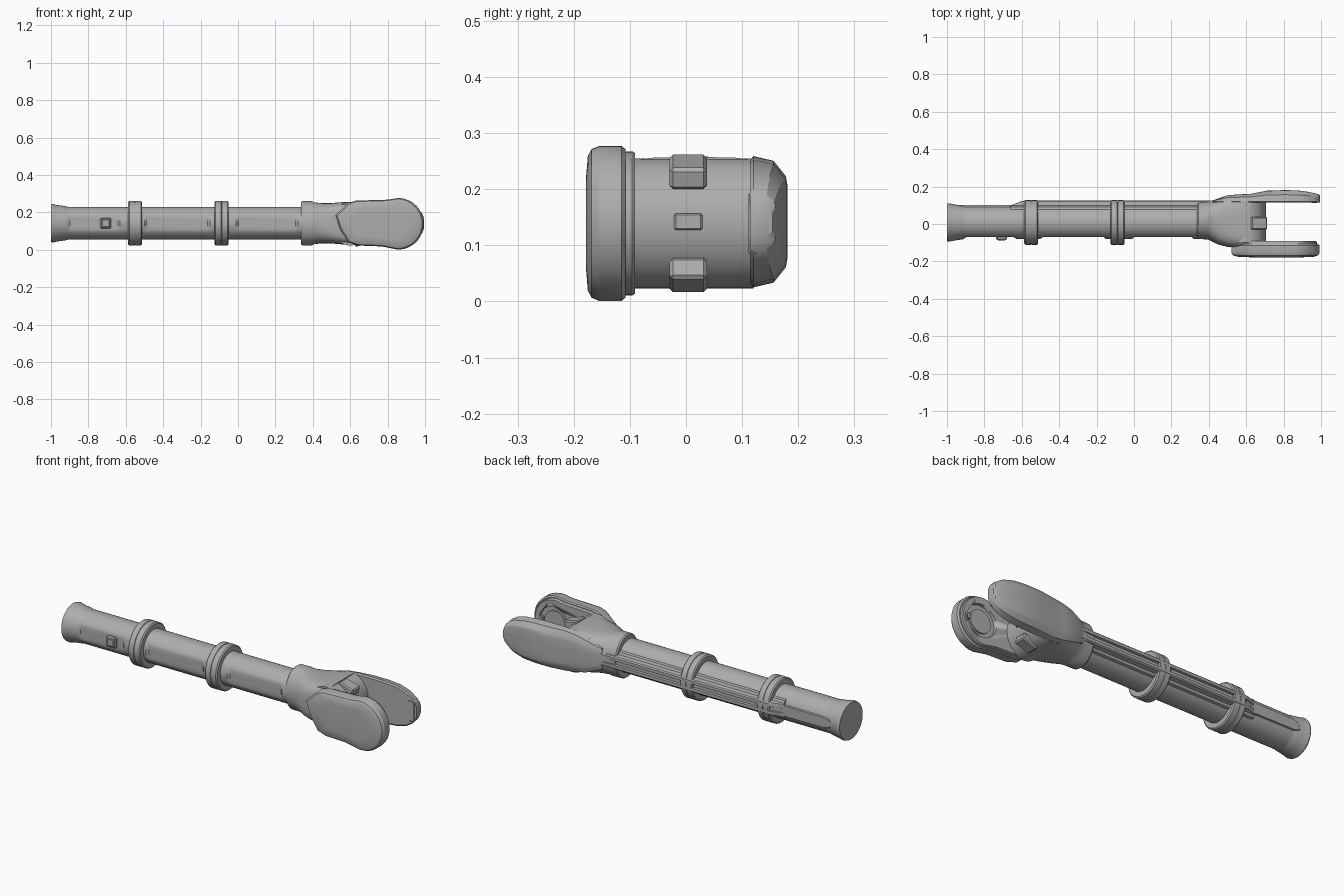
import bpy, bmesh
from math import cos, sin, pi, radians
from mathutils import Matrix

if "Cube" in bpy.data.objects:
    bpy.data.objects.remove(bpy.data.objects["Cube"], do_unlink=True)

ZC = 0.142   # height of the long axis
YC = 0.008   # sideways offset of the long axis
grey = bpy.data.materials.new("grey_metal")
grey.use_nodes = True
COLOR = (0.42, 0.42, 0.42, 1)
grey.diffuse_color = COLOR
grey.node_tree.nodes["Principled BSDF"].inputs["Base Color"].default_value = COLOR


def finish(name, bm, angle=30):
    bmesh.ops.recalc_face_normals(bm, faces=bm.faces[:])
    me = bpy.data.meshes.new(name)
    bm.to_mesh(me)
    bm.free()
    me.materials.append(grey)
    ob = bpy.data.objects.new(name, me)
    bpy.context.collection.objects.link(ob)
    bpy.ops.object.select_all(action='DESELECT')
    ob.select_set(True)
    bpy.context.view_layer.objects.active = ob
    bpy.ops.object.shade_smooth_by_angle(angle=radians(angle))
    return ob


def loft(name, rings, angle=30):
    """Skin a list of equal-length point rings and cap both ends."""
    bm = bmesh.new()
    loops = [[bm.verts.new(p) for p in r] for r in rings]
    n = len(loops[0])
    for a, b in zip(loops, loops[1:]):
        for i in range(n):
            j = (i + 1) % n
            bm.faces.new((a[i], a[j], b[j], b[i]))
    bm.faces.new(loops[0])
    bm.faces.new(loops[-1])
    return finish(name, bm, angle)


def oval(x, y0, y1, h, power=2, n=64, flat=-9):
    """Rounded cross-section across the long axis, optionally flattened in front."""
    ring = []
    for i in range(n):
        c, s = cos(2 * pi * i / n), sin(2 * pi * i / n)
        f = (abs(c) ** power + abs(s) ** power) ** (-1 / power)
        ring.append((x, max((y0 + y1) / 2 + (y1 - y0) / 2 * f * c, flat), ZC + h * f * s))
    return ring


def round_section(x, r, flat=-9):
    return oval(x, YC - r, YC + r, r, flat=flat)


def layers(name, profile, steps, center, angle=30):
    """Stack scaled copies of an xz profile along y."""
    cx, cz = center
    return loft(name, [[(cx + (x - cx) * s, y, cz + (z - cz) * s) for x, z in profile]
                       for y, s in steps], angle)


def disc(name, x, z, r, y0, y1, rz=None, n=48):
    pts = [(x + r * cos(2 * pi * i / n), z + (rz or r) * sin(2 * pi * i / n)) for i in range(n)]
    return layers(name, pts, [(y0, 1), (y1, 1)], (x, z))


def box(name, center, size, bevel=0.004, tilt=0):
    bm = bmesh.new()
    m = (Matrix.Translation(center) @ Matrix.Rotation(tilt, 4, 'Y')
         @ Matrix.Diagonal((*size, 1)))
    bmesh.ops.create_cube(bm, size=1, matrix=m)
    if bevel:
        bmesh.ops.bevel(bm, geom=bm.edges[:], offset=bevel, segments=1, affect='EDGES')
    return finish(name, bm)


def mirrored(points):
    """Close a half outline (y, half height) into a symmetric one."""
    return [(y, ZC + h) for y, h in points] + [(y, ZC - h) for y, h in reversed(points)]


# Tube with flared end and flattened front panels
sections = [round_section(x, r) for x, r in
            ((-1, 0.1), (-0.99, 0.103), (-0.975, 0.099), (-0.95, 0.095), (-0.92, 0.091))]
for a, b in ((-0.91, -0.63), (-0.5, -0.15), (-0.01, 0.32)):
    sections += [round_section(a, 0.088), round_section(a + 0.012, 0.088, -0.07),
                 round_section(b - 0.012, 0.088, -0.07), round_section(b, 0.088)]
sections.append(round_section(0.4, 0.088))
loft("tube", sections)

# Clamp rings with a shallow central seam and a pin
for i, x in enumerate((-0.55, -0.088)):
    w, r = 0.037, 0.119
    loft(f"clamp_ring_{i + 1}", [round_section(x + dx, rr) for dx, rr in
         ((-w, r - 0.006), (-w + 0.006, r), (-0.002, r), (-0.001, r - 0.003),
          (0.001, r - 0.003), (0.002, r), (w - 0.006, r), (w, r - 0.006))])

# Button on the front panel
box("button_frame", (-0.708, -0.074, ZC), (0.058, 0.022, 0.058), 0.006)
box("button", (-0.708, -0.084, ZC), (0.04, 0.01, 0.04), 0.003)

# Grooved rail along the back and its thin tail
rail = [(0.07, 0.055), (0.092, 0.05), (0.098, 0.038), (0.12, 0.034),
        (0.126, 0.028), (0.126, 0.012), (0.114, 0.01)]
loft("back_rail", [[(x, min(y, top), z) for y, z in mirrored(rail)]
                   for x, top in ((-0.66, 0.1), (-0.6, 0.122), (-0.58, 0.126), (0.44, 0.126))])
tail = [(-0.6, 0.03), (-0.9, 0.028), (-0.93, 0.022), (-0.945, 0.01)]
layers("rail_tail", mirrored(tail), [(0.07, 1), (0.099, 1), (0.102, 0.97)], (-0.77, ZC))

# Yoke body: collar widening into the fork root
loft("yoke_body", [oval(*s) for s in (
    (0.338, -0.075, 0.112, 0.113), (0.345, -0.08, 0.118, 0.118), (0.395, -0.083, 0.122, 0.118),
    (0.41, -0.09, 0.124, 0.111, 2.2), (0.45, -0.11, 0.132, 0.108, 2.7),
    (0.5, -0.122, 0.148, 0.108, 3.5), (0.56, -0.126, 0.154, 0.113, 4.5),
    (0.62, -0.126, 0.156, 0.115, 5))])
disc("fork_web", 0.6, ZC - 0.003, 0.105, -0.1, 0.12, rz=0.116)

# Paired stop tabs on the fork web
for side, name in ((1, "upper_stop_tab"), (-1, "lower_stop_tab")):
    box(name, (0.665, 0.004, ZC - 0.003 + side * 0.092), (0.09, 0.066, 0.04), 0.006, side * 0.3)
box("web_latch", (0.705, 0.004, ZC), (0.012, 0.05, 0.03), 0.003)

# Front cheek: rounded paddle with a pointed root
arc = [(0.855 + 0.138 * cos(a * pi / 24), 0.139 + 0.138 * sin(a * pi / 24)) for a in range(-12, 13)]
paddle = arc + [(0.8, 0.268), (0.63, 0.263), (0.59, 0.25), (0.52, 0.185),
                (0.545, 0.11), (0.59, 0.04), (0.64, 0.023), (0.77, 0.018)]
layers("front_cheek", paddle, [(-0.108, 0.96), (-0.115, 1), (-0.155, 1), (-0.168, 0.96),
                               (-0.175, 0.87), (-0.178, 0.6)], (0.77, 0.14))

# Inner plate of the front cheek with a round bearing recess
plate = layers("front_inner_plate", paddle, [(-0.12, 0.93), (-0.096, 0.93), (-0.091, 0.91)],
               (0.77, 0.14))
cutter = disc("bearing_cutter", 0.86, 0.139, 0.088, -0.112, -0.05)
cutter.hide_render = True
cutter.hide_viewport = True
cut = plate.modifiers.new("bearing_recess", 'BOOLEAN')
cut.object = cutter
cut.solver = 'EXACT'
disc("bearing_hub", 0.86, 0.139, 0.062, -0.125, -0.1)
box("bearing_key", (0.945, -0.1, 0.139), (0.035, 0.018, 0.03), 0.003)

# Back cheek: tapering shell with a faceted outer face
shell = ((0.42, 0.126, 0.06), (0.5, 0.154, 0.092), (0.56, 0.158, 0.108), (0.63, 0.162, 0.116),
         (0.71, 0.178, 0.117), (0.8, 0.181, 0.116), (0.87, 0.18, 0.11), (0.93, 0.172, 0.094),
         (0.965, 0.165, 0.073), (0.985, 0.16, 0.052), (0.994, 0.154, 0.028))
loft("back_cheek", [[(x, *p) for p in mirrored(
    [(0.114, h * 0.93), (0.12, h), (0.12 + (y - 0.12) * 0.6, h * 0.93),
     (y - 0.003, h * 0.7), (y, h * 0.55), (y, h * 0.18)])] for x, y, h in shell], 25)

# Tip bracket on the back cheek with two rivets
box("tip_bracket", (0.965, 0.119, ZC - 0.003), (0.035, 0.016, 0.11), 0.003)
for z in (-0.03, 0.03):
    box("bracket_rivet", (0.982, 0.119, ZC - 0.003 + z), (0.006, 0.006, 0.006), 0.001)
